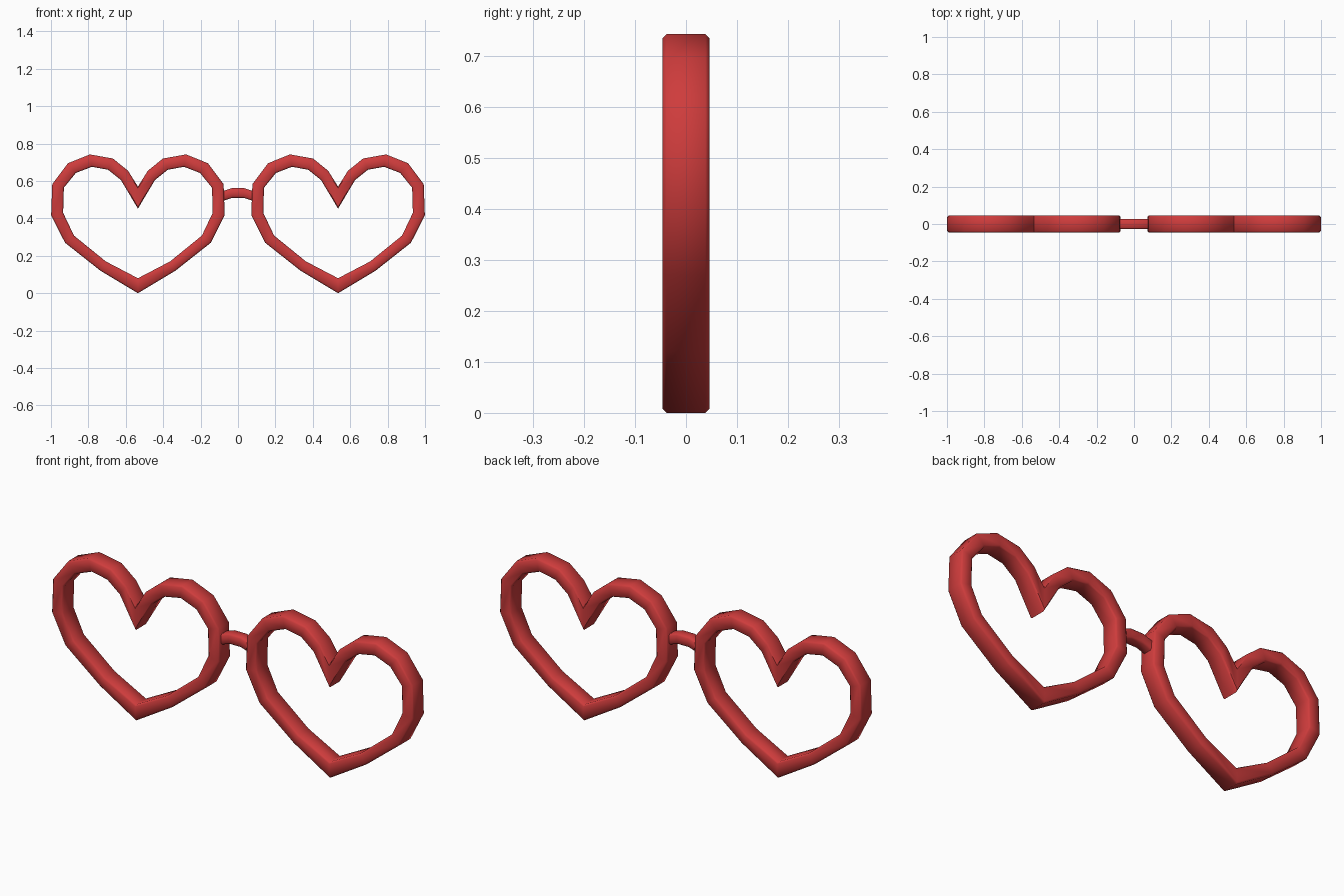
import bpy, bmesh, math

if "Cube" in bpy.data.objects:
    bpy.data.objects.remove(bpy.data.objects["Cube"])

red = bpy.data.materials.new("red plastic")
red.diffuse_color = (0.62, 0.045, 0.045, 1)
red.use_nodes = True
red.node_tree.nodes["Principled BSDF"].inputs["Base Color"].default_value = red.diffuse_color


def band(name, outer, inner, depth, chamfer, closed, x=0.0):
    """Sweep a chamfered bar between two matching outlines in the xz plane."""
    bm = bmesh.new()
    rings = []
    for (ox, oz), (ix, iz) in zip(outer, inner):
        t = chamfer / math.dist((ox, oz), (ix, iz))
        d, e = depth, depth - chamfer
        section = [(0, e), (t, d), (1 - t, d), (1, e),
                   (1, -e), (1 - t, -d), (t, -d), (0, -e)]
        rings.append([bm.verts.new((x + ox + (ix - ox) * s, y, oz + (iz - oz) * s))
                      for s, y in section])
    n = len(rings)
    for i in range(n if closed else n - 1):
        a, b = rings[i], rings[(i + 1) % n]
        for j in range(8):
            k = (j + 1) % 8
            bm.faces.new((a[j], a[k], b[k], b[j]))
    if not closed:
        bm.faces.new(rings[0])
        bm.faces.new(rings[-1])
    bmesh.ops.recalc_face_normals(bm, faces=bm.faces)
    mesh = bpy.data.meshes.new(name)
    bm.to_mesh(mesh)
    bm.free()
    mesh.materials.append(red)
    obj = bpy.data.objects.new(name, mesh)
    bpy.context.collection.objects.link(obj)
    bpy.ops.object.select_all(action='DESELECT')
    obj.select_set(True)
    bpy.context.view_layer.objects.active = obj
    bpy.ops.object.shade_smooth_by_angle(angle=math.radians(50))


def mirrored(half):
    """Complete a heart from its right half, bottom tip to top notch."""
    return half + [(-px, pz) for px, pz in half[-2:0:-1]]


# Heart outlines (right half)
outer = mirrored([(0, 0), (0.2, 0.12), (0.39, 0.27), (0.464, 0.417), (0.458, 0.583),
                  (0.374, 0.695), (0.257, 0.742), (0.134, 0.72), (0.053, 0.655), (0, 0.57)])
inner = mirrored([(0, 0.08), (0.172, 0.17), (0.342, 0.308), (0.4, 0.43), (0.396, 0.564),
                  (0.332, 0.643), (0.246, 0.676), (0.16, 0.66), (0.091, 0.605), (0, 0.452)])

# Two heart rims
for side, name in ((-1, "left_heart_rim"), (1, "right_heart_rim")):
    band(name, outer, inner, 0.046, 0.008, True, side * 0.535)

# Arched nose bridge
top = [(-0.1, 0.54), (-0.075, 0.548), (-0.033, 0.562), (0.033, 0.562), (0.075, 0.548), (0.1, 0.54)]
low = [(-0.1, 0.485), (-0.072, 0.496), (-0.03, 0.51), (0.03, 0.51), (0.072, 0.496), (0.1, 0.485)]
band("nose_bridge", top, low, 0.028, 0.008, False)
